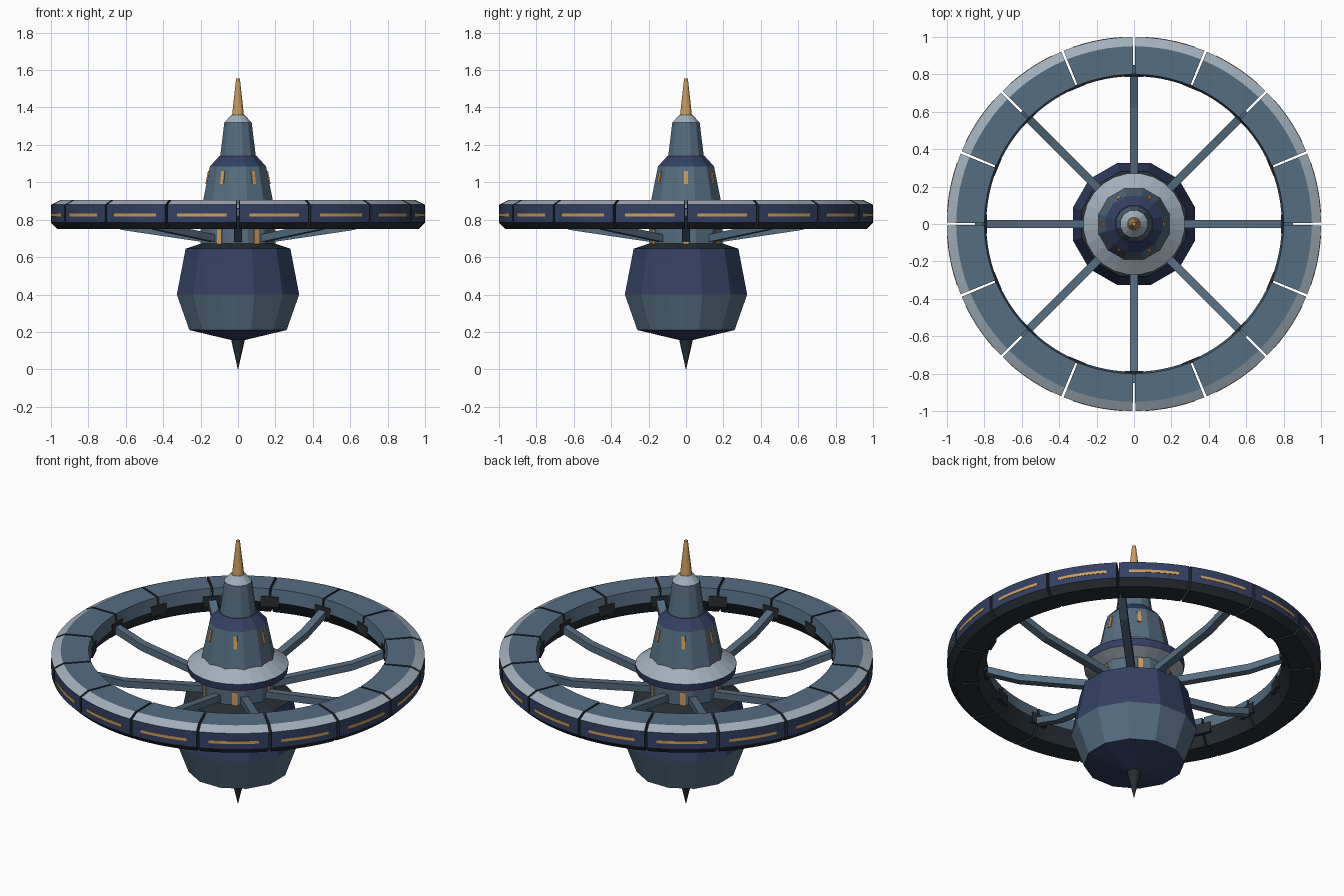
import bpy, bmesh, math
from mathutils import Vector, Matrix

cube = bpy.data.objects.get("Cube")
if cube:
    bpy.data.objects.remove(cube, do_unlink=True)


def material(name, rgb):
    m = bpy.data.materials.new(name)
    m.use_nodes = True
    m.diffuse_color = (*rgb, 1)
    m.node_tree.nodes["Principled BSDF"].inputs["Base Color"].default_value = (*rgb, 1)
    return m


STEEL, NAVY, LIGHT, DARK, AMBER = range(5)
MATS = [material("steel blue", (0.093, 0.153, 0.216)),
        material("navy", (0.033, 0.052, 0.125)),
        material("pale grey", (0.36, 0.43, 0.49)),
        material("dark gunmetal", (0.02, 0.028, 0.035)),
        material("amber", (0.62, 0.33, 0.10))]


def finish(name, bm):
    bmesh.ops.remove_doubles(bm, verts=bm.verts, dist=1e-5)
    bmesh.ops.recalc_face_normals(bm, faces=bm.faces)
    mesh = bpy.data.meshes.new(name)
    bm.to_mesh(mesh)
    bm.free()
    for m in MATS:
        mesh.materials.append(m)
    obj = bpy.data.objects.new(name, mesh)
    bpy.context.collection.objects.link(obj)
    return obj


def bridge(bm, rings, colors, closed):
    """Join successive vertex loops; colors are per loop edge."""
    for a, b in zip(rings, rings[1:]):
        n = len(a)
        for i in range(n if closed else n - 1):
            j = (i + 1) % n
            bm.faces.new((a[i], a[j], b[j], b[i])).material_index = colors[i]


def lathe(name, profile, colors, sides=12):
    """Faceted turned part; radii are measured to the flat faces."""
    bm = bmesh.new()
    k = 1 / math.cos(math.pi / sides)
    rings = []
    for r, z in profile:
        rings.append([bm.verts.new((r * k * math.cos(a), r * k * math.sin(a), z))
                      for a in [(i + 0.5) * math.tau / sides for i in range(sides)]])
    for a, b, c in zip(rings, rings[1:], colors):
        bridge(bm, [a, b], [c] * sides, True)
    bm.faces.new(rings[0]).material_index = colors[0]
    bm.faces.new(rings[-1]).material_index = colors[-1]
    return finish(name, bm)


def arc(name, profile, colors, start, end, steps, cap):
    """Sweep a closed (radius, height) section around z between two angles."""
    bm = bmesh.new()
    rings = []
    for i in range(steps + 1):
        a = math.radians(start + (end - start) * i / steps)
        rings.append([bm.verts.new((r * math.cos(a), r * math.sin(a), z)) for r, z in profile])
    bridge(bm, rings, colors, True)
    for ring in (rings[0], rings[-1]):
        bm.faces.new(ring).material_index = cap
    return finish(name, bm)


def box(name, center, size, angle, tilt, color):
    """Box placed at (radius, height), turned around z and leaned to a wall."""
    bm = bmesh.new()
    place = (Matrix.Rotation(math.radians(angle), 4, 'Z')
             @ Matrix.Translation((center[0], 0, center[1]))
             @ Matrix.Rotation(tilt, 4, 'Y') @ Matrix.Diagonal((*size, 1)))
    bmesh.ops.create_cube(bm, size=1, matrix=place)
    for f in bm.faces:
        f.material_index = color
    return finish(name, bm)


# Central body, bottom to top
lathe("keel_spike", [(0.001, 0), (0.037, 0.16)], [DARK])
lathe("lower_hull",
      [(0.03, 0.155), (0.26, 0.21), (0.327, 0.4), (0.28, 0.645), (0.19, 0.675)],
      [NAVY, STEEL, NAVY, DARK])
lathe("neck", [(0.195, 0.66), (0.195, 0.78)], [STEEL])
lathe("collar_disc",
      [(0.19, 0.755), (0.265, 0.79), (0.27, 0.83), (0.19, 0.885)],
      [LIGHT, NAVY, LIGHT], 24)
lathe("tower_base", [(0.195, 0.86), (0.15, 1.085), (0.1, 1.14)], [STEEL, NAVY])
lathe("tower_top", [(0.096, 1.135), (0.073, 1.32), (0.036, 1.36)], [STEEL, LIGHT])
lathe("spire", [(0.032, 1.355), (0.01, 1.555)], [AMBER])

# Six windows on the neck and six on the tower
for i in range(6):
    box("neck_window", (0.197, 0.708), (0.009, 0.028, 0.08), i * 60, 0, AMBER)
    box("tower_window", (0.163, 1.025), (0.009, 0.02, 0.07), i * 60,
        -math.atan2(0.045, 0.225), AMBER)

# Habitat ring of sixteen separate segments with light strips
section = [(0.80, 0.905), (0.95, 0.905), (1.0, 0.88), (1.0, 0.785),
           (0.965, 0.75), (0.84, 0.75), (0.79, 0.83)]
paint = [STEEL, LIGHT, NAVY, DARK, DARK, DARK, STEEL]
strip = [(0.99, 0.818), (1.002, 0.818), (1.002, 0.834), (0.99, 0.834)]
STEP = 22.5
for i in range(16):
    a = i * STEP
    arc("ring_segment", section, paint, a + 0.4, a + STEP - 0.4, 6, DARK)
    arc("ring_light_strip", strip, [AMBER] * 4, a + 3.5, a + STEP - 3.5, 5, AMBER)
    box("joint_bracket", (0.796, 0.832), (0.018, 0.1, 0.06), a, 0, DARK)

# Eight bent spokes
path = [(0.15, 0.695), (0.62, 0.765), (0.85, 0.84)]
for i in range(8):
    bm = bmesh.new()
    turn = Matrix.Rotation(i * math.tau / 8, 3, 'Z')
    loops = []
    for r, z in path:
        loops.append([bm.verts.new(turn @ Vector((r, y * 0.022, z + h * 0.02)))
                      for y, h in ((-1, -1), (1, -1), (1, 1), (-1, 1))])
    bridge(bm, loops, [STEEL] * 4, True)
    bm.faces.new(loops[0])
    bm.faces.new(loops[-1])
    finish("spoke", bm)
